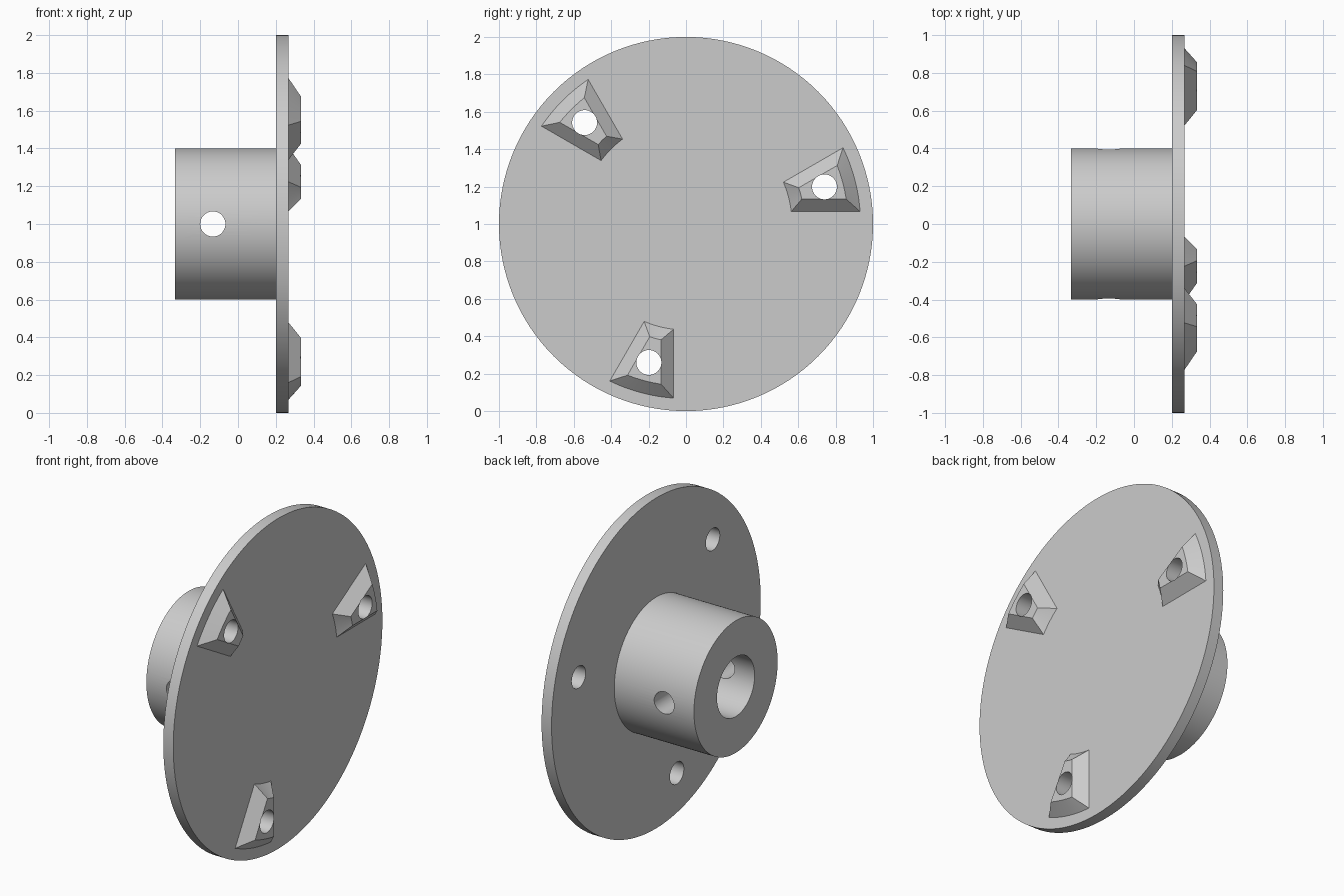
import bpy, bmesh
from math import sin, cos, asin, radians, pi
from mathutils import Matrix, Vector

if "Cube" in bpy.data.objects:
    bpy.data.objects.remove(bpy.data.objects["Cube"])

U = 1 / 15                      # design module
BACK, SEAT, FACE, TIP = -5 * U, 3 * U, 4 * U, 5 * U   # stations along x
AXIS_Z = 1.0
HOLE_R = U
PAD_ANGLES = [15, 135, 255]

grey = bpy.data.materials.new("light grey")
grey.use_nodes = True
colour = (0.6, 0.6, 0.6, 1)
grey.diffuse_color = colour
grey.node_tree.nodes["Principled BSDF"].inputs["Base Color"].default_value = colour


def polar(x, r, a):
    return Vector((x, r * cos(a), AXIS_Z + r * sin(a)))


def loft(name, rings, closed=False):
    """Skin rings of points; cap both ends unless the loft closes on itself."""
    bm = bmesh.new()
    loops = [[bm.verts.new(p) for p in ring] for ring in rings]
    n = len(loops[0])
    pairs = list(zip(loops, loops[1:]))
    if closed:
        pairs.append((loops[-1], loops[0]))
    else:
        bm.faces.new(loops[0])
        bm.faces.new(loops[-1])
    for a, b in pairs:
        for i in range(n):
            j = (i + 1) % n
            bm.faces.new((a[i], a[j], b[j], b[i]))
    bmesh.ops.recalc_face_normals(bm, faces=bm.faces)
    mesh = bpy.data.meshes.new(name)
    bm.to_mesh(mesh)
    bm.free()
    mesh.materials.append(grey)
    obj = bpy.data.objects.new(name, mesh)
    bpy.context.collection.objects.link(obj)
    return obj


def circle(x, r, n=128):
    return [polar(x, r, 2 * pi * i / n) for i in range(n)]


def pad_ring(x, inset, mid, steps=12):
    """Outline of a 30 degree ring sector, inset evenly on all sides."""
    ring = []
    for r, way in ((0.5 + inset, 1), (1 - inset, -1)):
        half = radians(15) - asin(inset / r)
        ring += [polar(x, r, mid + way * half * (2 * i / steps - 1))
                 for i in range(steps + 1)]
    return ring


def drill(obj, centre, axis):
    """Cut a round hole through the object along the given axis."""
    bm = bmesh.new()
    turn = Vector((0, 0, 1)).rotation_difference(Vector(axis)).to_matrix().to_4x4()
    bmesh.ops.create_cone(bm, cap_ends=True, segments=48, radius1=HOLE_R,
                          radius2=HOLE_R, depth=2,
                          matrix=Matrix.Translation(centre) @ turn)
    mesh = bpy.data.meshes.new("drill")
    bm.to_mesh(mesh)
    bm.free()
    mesh.materials.append(grey)
    cutter = bpy.data.objects.new("drill", mesh)
    cutter.hide_render = True
    bpy.context.collection.objects.link(cutter)
    mod = obj.modifiers.new("hole", 'BOOLEAN')
    mod.operation, mod.solver, mod.object = 'DIFFERENCE', 'EXACT', cutter
    bpy.ops.object.select_all(action='DESELECT')
    bpy.context.view_layer.objects.active = obj
    obj.select_set(True)
    bpy.ops.object.modifier_apply(modifier=mod.name)
    bpy.data.objects.remove(cutter)


def smooth(obj):
    bpy.ops.object.select_all(action='DESELECT')
    bpy.context.view_layer.objects.active = obj
    obj.select_set(True)
    bpy.ops.object.shade_smooth_by_angle(angle=radians(30))


# Flange disc with three holes
flange = loft("flange", [circle(SEAT, 1), circle(FACE, 1)])

# Raised tapered pads around each hole
pads = []
for k, deg in enumerate(PAD_ANGLES):
    mid = radians(deg)
    centre = polar(SEAT, 11.5 * U, mid)
    pad = loft(f"pad_{k + 1}", [pad_ring(FACE, U, mid), pad_ring(TIP, 2 * U, mid)])
    drill(flange, centre, (1, 0, 0))
    drill(pad, centre, (1, 0, 0))
    pads.append(pad)

# Hub tube with a blind bore and a cross pin hole
OUTER, BORE = 0.4, 0.18
hub = loft("hub", [circle(BACK, OUTER), circle(SEAT, OUTER),
                   circle(SEAT, BORE), circle(BACK, BORE)], closed=True)
drill(hub, Vector((-2 * U, 0, AXIS_Z)), (0, 1, 0))

for part in [flange, hub] + pads:
    smooth(part)
